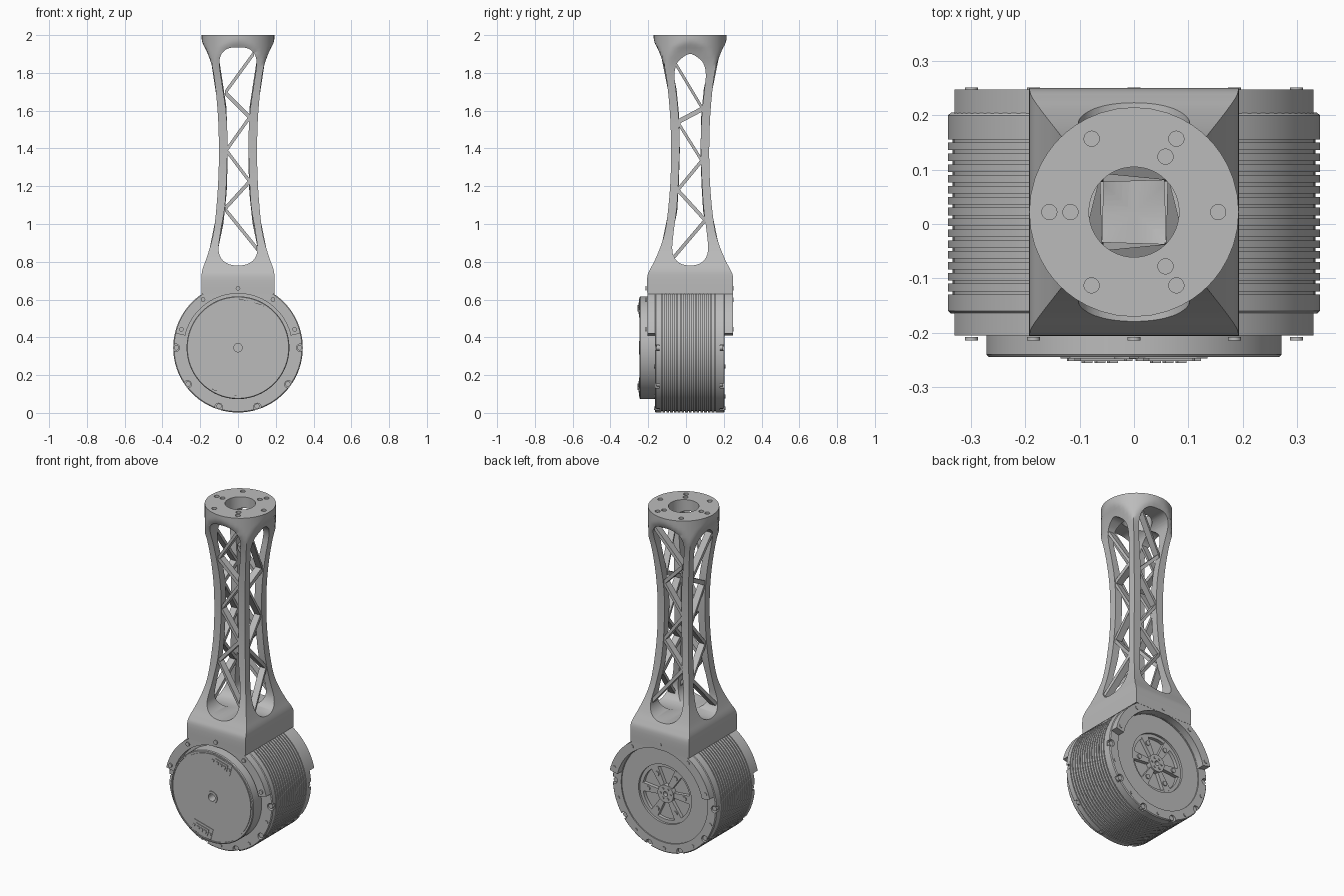
import bpy
import bmesh
from math import sin, cos, pi, radians
from mathutils import Vector

if "Cube" in bpy.data.objects:
    bpy.data.objects.remove(bpy.data.objects["Cube"])

metal = bpy.data.materials.new("machined_grey")
metal.use_nodes = True
grey = (0.5, 0.5, 0.5, 1)
metal.diffuse_color = grey
metal.node_tree.nodes["Principled BSDF"].inputs["Base Color"].default_value = grey

CY = 0.022   # column centre in y
MZ = 0.345   # motor axis height


# ---------- helpers ----------
def loft(name, *solids):
    """One object from solids, each a list of rings bridged and capped."""
    bm = bmesh.new()
    for rings in solids:
        rows = [[bm.verts.new(p) for p in ring] for ring in rings]
        n = len(rows[0])
        for a, b in zip(rows, rows[1:]):
            for i in range(n):
                j = (i + 1) % n
                bm.faces.new((a[i], a[j], b[j], b[i]))
        bm.faces.new(rows[0])
        bm.faces.new(rows[-1])
    bmesh.ops.recalc_face_normals(bm, faces=bm.faces)
    mesh = bpy.data.meshes.new(name)
    bm.to_mesh(mesh)
    bm.free()
    mesh.materials.append(metal)
    ob = bpy.data.objects.new(name, mesh)
    bpy.context.collection.objects.link(ob)
    return ob


def select(ob):
    bpy.ops.object.select_all(action='DESELECT')
    ob.select_set(True)
    bpy.context.view_layer.objects.active = ob


def cut(ob, *cutters):
    select(ob)
    for c in cutters:
        mod = ob.modifiers.new("cut", 'BOOLEAN')
        mod.operation, mod.solver, mod.object = 'DIFFERENCE', 'EXACT', c
        bpy.ops.object.modifier_apply(modifier=mod.name)
        bpy.data.objects.remove(c)


def smooth(ob):
    select(ob)
    bpy.ops.object.shade_smooth_by_angle(angle=radians(30))


def catmull(pts, steps, closed=False):
    pts = [Vector(p) for p in pts]
    ext = [pts[-1]] + pts + pts[:2] if closed else [pts[0]] + pts + [pts[-1]]
    out = []
    for a, b, c, d in zip(ext, ext[1:], ext[2:], ext[3:]):
        for k in range(steps):
            t = k / steps
            out.append(b + (c - a) * t / 2 + (a * 2 - b * 5 + c * 4 - d) * t * t / 2
                       + (b * 3 - a - c * 3 + d) * t ** 3 / 2)
    return out if closed else out + [pts[-1]]


def prism(outline, axis, start, end):
    place = {'x': lambda u, v, t: (t, u, v),
             'y': lambda u, v, t: (u, t, v),
             'z': lambda u, v, t: (u, v, t)}[axis]
    return [[place(u, v, t) for u, v in outline] for t in (start, end)]


def circle(r, u=0, v=0, n=24):
    return [(u + r * cos(2 * pi * i / n), v + r * sin(2 * pi * i / n)) for i in range(n)]


def polar(r, deg):
    return r * cos(radians(deg)), MZ + r * sin(radians(deg))


def lathe(profile):
    return [[(u, y, v) for u, v in circle(r, 0, MZ, 96)] for r, y in profile]


# ---------- column: square section blending into a round head ----------
profile = [(.63, .193, .227), (.72, .193, .227), (.76, .188, .212), (.81, .17, .186),
           (.9, .142, .15), (1.0, .123, .126), (1.2, .106, .106), (1.4, .101, .101),
           (1.6, .108, .108), (1.8, .13, .13), (1.9, .16, .16), (1.96, .188, .188),
           (2, .195, .195)]
rows = catmull(profile, 4)
STEPS = 12
side = [i * 2 / STEPS - 1 for i in range(STEPS)]
square = ([(s, -1) for s in side] + [(1, s) for s in side]
          + [(-s, 1) for s in side] + [(-1, -s) for s in side])


def section(z, wx, wy):
    ring = []
    for u, v in square:
        p = Vector((u * wx, v * wy))
        if z > 1.5 and p.length > .193:
            p *= .193 / p.length
        ring.append((p.x, p.y + CY, z))
    return ring


column = loft("column", [section(*r) for r in rows])


def window(halves, centre):
    """Closed rounded outline from (half width, height) pairs, bottom to top."""
    loop = halves + [(-h, z) for h, z in halves[-2:0:-1]]
    return [(p.x + centre, p.y) for p in catmull(loop, 5, True)]


front_win = window([(0, .78), (.055, .79), (.09, .82), (.103, .87), (.09, .97),
                    (.067, 1.12), (.056, 1.4), (.062, 1.58), (.084, 1.74),
                    (.098, 1.84), (.09, 1.895), (.055, 1.928), (0, 1.935)], 0)
side_win = window([(0, .78), (.05, .79), (.082, .82), (.095, .87), (.086, .97),
                   (.068, 1.12), (.056, 1.4), (.062, 1.58), (.074, 1.7),
                   (.083, 1.79), (.07, 1.85), (.035, 1.885), (0, 1.9)], CY)
screw_holes = [circle(.014, x, y) for x, y in
               [(-.156, CY), (-.117, CY), (.155, CY), (.058, .124), (.058, -.078)]
               + [(sx * .078, CY + sy * .135) for sx in (-1, 1) for sy in (-1, 1)]]
cut(column,
    loft("front_cutter", prism(front_win, 'y', -.5, .5)),
    loft("side_cutter", prism(side_win, 'x', -.5, .5)),
    loft("top_cutter", prism(circle(.083, 0, CY, 48), 'z', 1.8, 2.1),
         *[prism(h, 'z', 1.96, 2.1) for h in screw_holes]))
smooth(column)


# ---------- zigzag braces in the four walls ----------
def wall(z, k):
    return min(rows, key=lambda r: abs(r[0] - z))[k]


def braces(name, path, k, sign):
    solids = []
    for ends in zip(path, path[1:]):
        rings = []
        for u, z in ends:
            w = wall(z, k)
            ring = []
            for depth, dz in ((.006, -.014), (.006, .014), (.046, .014), (.046, -.014)):
                d = sign * (w - depth)
                ring.append((u, CY + d, z + dz) if k == 2 else (d, CY + u, z + dz))
            rings.append(ring)
        solids.append(rings)
    loft(name, *solids)


front_path = [(.085, 1.905), (-.068, 1.695), (.062, 1.565), (-.062, 1.39),
              (.062, 1.225), (-.07, 1.08), (.1, .87)]
side_path = [(-.078, 1.85), (.066, 1.61), (-.066, 1.54), (.062, 1.335),
             (-.066, 1.18), (.08, 1.02), (-.09, .82)]
for label, path, k, sign in (("front", front_path, 2, -1), ("back", front_path, 2, 1),
                             ("left", side_path, 1, 1), ("right", side_path, 1, -1)):
    braces(label + "_braces", path, k, sign)

# ---------- bracket ears hugging the motor ends ----------
arc = [13 + 154 * i / 40 for i in range(41)]
ear = [polar(.339, a) for a in arc] + [polar(.287, a) for a in reversed(arc)]
for label, y0, y1, face, out in (("front", -.205, -.16, -.205, -1),
                                 ("back", .2, .248, .248, 1)):
    smooth(loft(label + "_ear", prism(ear, 'y', y0, y1)))
    smooth(loft(label + "_ear_screws", *[
        prism(circle(.012, *polar(.315, a)), 'y', face - .01, face + .003 * out)
        for a in (18, 54, 90, 126, 162)]))

# ---------- motor body with cooling fins ----------
body = [(.285, -.165), (.338, -.165), (.343, -.16), (.343, -.13)]
for i in range(15):
    y = -.13 + i * .02
    body += [(.334, y), (.334, y + .006), (.343, y + .006), (.343, y + .02)]
body += [(.343, .2), (.338, .205), (.285, .205), (.285, .198), (.175, .198),
         (.175, .185), (.155, .185), (.155, .165)]
motor = loft("motor_body", lathe(body))
lower = [0, -36, -72, -108, -144, 180]
notches = []
for a in lower:
    spot = circle(.02, *polar(.33, a))
    notches += [prism(spot, 'y', -.2, -.14), prism(spot, 'y', .18, .24)]
cut(motor, loft("notch_cutter", *notches))
smooth(motor)
smooth(loft("rim_screws",
            *[prism(circle(.014, *polar(.326, a)), 'y', y0, y0 + .02)
              for a in lower for y0 in (-.157, .177)],
            *[prism(circle(.01, *polar(.32, a)), 'y', y0, y0 + .01)
              for a in (-18, -54, -90, -126, -162) for y0 in (-.169, .199)]))

# ---------- front cover with central bore ----------
cover = [(.272, -.15), (.272, -.24), (.268, -.245), (.262, -.245), (.262, -.24),
         (.256, -.24), (.256, -.245), (.036, -.245), (.036, -.249), (.022, -.249),
         (.022, -.19)]
smooth(loft("front_cover", lathe(cover)))


# ---------- connector sockets on the cover ----------
def tilted_box(centre, w, h, y0, y1, shift=0):
    t = radians(-15)
    corners = [(shift + sx * w, sy * h) for sx, sy in ((-1, -1), (1, -1), (1, 1), (-1, 1))]
    return prism([(centre[0] + u * cos(t) - v * sin(t), centre[1] + u * sin(t) + v * cos(t))
                  for u, v in corners], 'y', y0, y1)


for label, centre in (("upper", (.063, .555)), ("lower", (-.063, .138))):
    loft(label + "_socket", tilted_box(centre, .066, .034, -.248, -.24),
         tilted_box(centre, .042, .02, -.252, -.24),
         *[tilted_box(centre, .008, .009, -.256, -.24, s) for s in (-.024, 0, .024)],
         *[tilted_box(centre, .006, .006, -.252, -.24, s) for s in (-.055, .055)])

# ---------- output hub with six spokes on the back ----------
spokes, hub_screws = [], []
for a in range(0, 360, 60):
    spokes.append(prism([polar(.04, a - 20), polar(.165, a - 9),
                         polar(.165, a + 9), polar(.04, a + 20)], 'y', .15, .186))
    hub_screws += [prism(circle(.014, *polar(.12, a)), 'y', .18, .192),
                   prism(circle(.007, *polar(.032, a)), 'y', .18, .199)]
loft("hub_spokes", *spokes)
smooth(loft("output_hub", lathe([(.052, .15), (.052, .194), (.014, .194), (.014, .17)])))
smooth(loft("hub_screws", *hub_screws))
